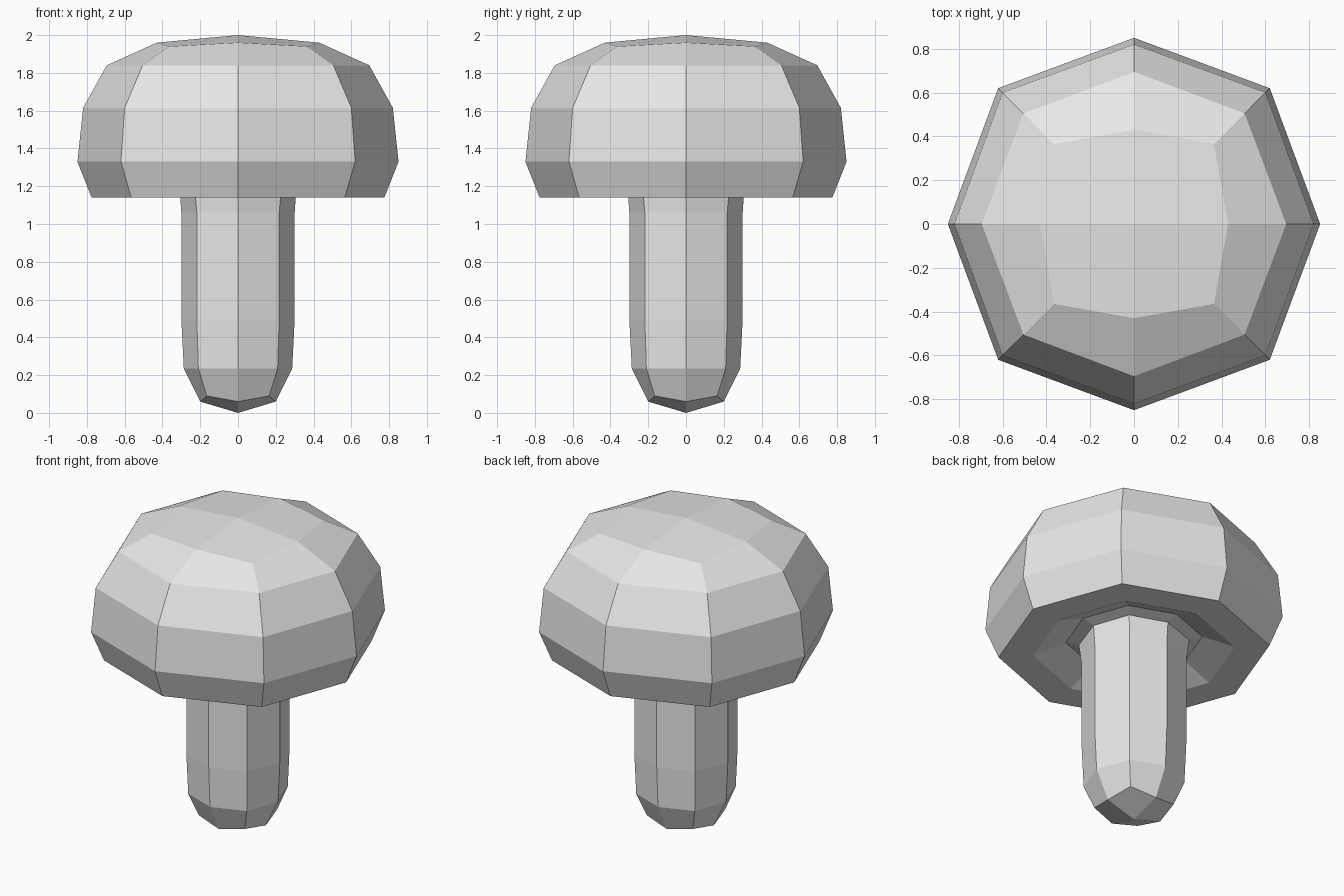
import bpy
import bmesh

cube = bpy.data.objects.get("Cube")
if cube:
    bpy.data.objects.remove(cube, do_unlink=True)

grey = bpy.data.materials.new("light grey")
grey.use_nodes = True
GREY = (0.8, 0.8, 0.8, 1.0)
grey.diffuse_color = GREY
grey.node_tree.nodes["Principled BSDF"].inputs["Base Color"].default_value = GREY


def add_ring(bm, axis, axis_z, corner, corner_z):
    """Eight points: one on each axis, one at each diagonal corner."""
    verts = []
    for ax, ay in ((1, 0), (0, 1), (-1, 0), (0, -1)):
        verts.append(bm.verts.new((ax * axis, ay * axis, axis_z)))
        cx, cy = ax - ay, ay + ax
        verts.append(bm.verts.new((cx * corner, cy * corner, corner_z)))
    return verts


def faceted_part(name, tip_z, profile):
    """Shell running from a closed tip through each ring of the profile."""
    bm = bmesh.new()
    rings = [add_ring(bm, *row) for row in profile]
    tip = bm.verts.new((0, 0, tip_z))
    first = rings[0]
    for i in range(0, 8, 2):
        bm.faces.new((tip, first[i], first[i + 1], first[(i + 2) % 8]))
    for a, b in zip(rings, rings[1:]):
        for i in range(8):
            j = (i + 1) % 8
            bm.faces.new((a[i], b[i], b[j], a[j]))
    # Wind all faces consistently, with the tip facing outward
    bmesh.ops.recalc_face_normals(bm, faces=bm.faces)
    bm.normal_update()
    outward = 1 if tip_z > 1 else -1
    if tip.link_faces[0].normal.z * outward < 0:
        bmesh.ops.reverse_faces(bm, faces=bm.faces)
    mesh = bpy.data.meshes.new(name)
    bm.to_mesh(mesh)
    bm.free()
    mesh.materials.append(grey)
    obj = bpy.data.objects.new(name, mesh)
    bpy.context.collection.objects.link(obj)
    return obj


# Where the underside of the cap meets the stem
joint = (0.31, 1.2, 0.23, 1.2)

# Domed cap with its recessed underside
faceted_part("cap", 2.0, [
    (0.43, 1.96, 0.365, 1.94),
    (0.695, 1.84, 0.505, 1.84),
    (0.82, 1.615, 0.6, 1.615),
    (0.85, 1.33, 0.62, 1.33),
    (0.775, 1.14, 0.565, 1.14),
    (0.575, 1.14, 0.42, 1.14),
    (0.39, 1.22, 0.285, 1.22),
    joint,
])

# Tapered stem with a blunt pointed foot
faceted_part("stem", 0.0, [
    (0.2, 0.06, 0.165, 0.09),
    (0.287, 0.235, 0.21, 0.235),
    (0.3, 0.495, 0.218, 0.495),
    (0.3, 1.06, 0.218, 1.06),
    joint,
])
